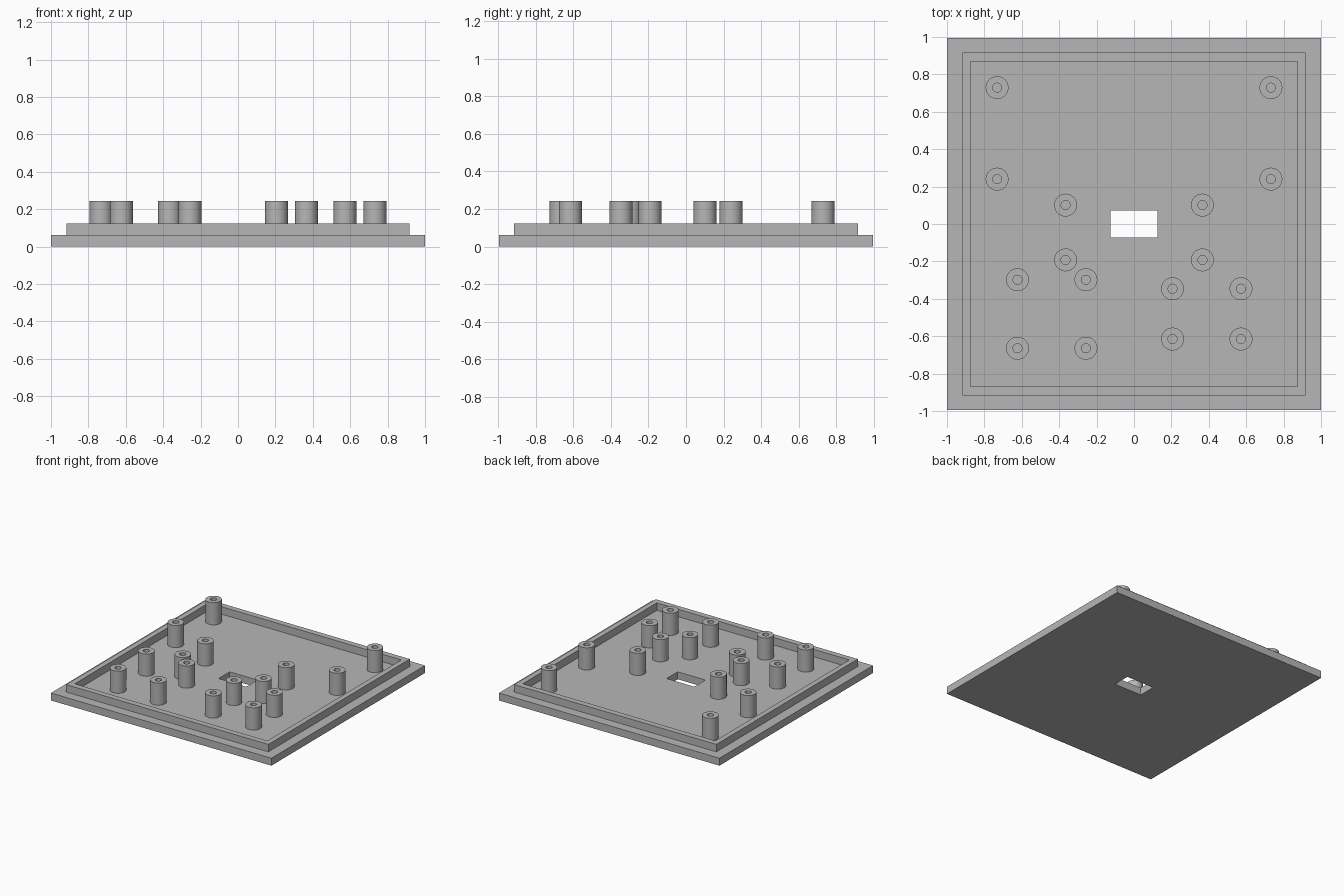
import bpy
import bmesh
import math

if "Cube" in bpy.data.objects:
    bpy.data.objects.remove(bpy.data.objects["Cube"], do_unlink=True)

grey = bpy.data.materials.new("plain_grey")
grey.use_nodes = True
grey.diffuse_color = (0.47, 0.47, 0.47, 1)
grey.node_tree.nodes["Principled BSDF"].inputs["Base Color"].default_value = grey.diffuse_color

PLATE_TOP, RIM_TOP, POST_TOP = 0.061, 0.122, 0.243


def rect(hx, hy):
    return [(-hx, -hy), (hx, -hy), (hx, hy), (-hx, hy)]


def circle(r, n=48):
    return [(r * math.cos(math.tau * i / n), r * math.sin(math.tau * i / n)) for i in range(n)]


def hollow_prism(name, outer, inner, z0, z1, closed_bottom=True, at=(0, 0), smooth=False):
    """Upright prism between an outer and an inner outline."""
    bm = bmesh.new()
    rings = [[bm.verts.new((x, y, z)) for x, y in outline]
             for outline, z in ((outer, z0), (outer, z1), (inner, z1), (inner, z0))]
    n = len(outer)
    for k in range(4 if closed_bottom else 3):
        a, b = rings[k], rings[(k + 1) % 4]
        for i in range(n):
            j = (i + 1) % n
            bm.faces.new((a[i], a[j], b[j], b[i]))
    mesh = bpy.data.meshes.new(name)
    bm.to_mesh(mesh)
    bm.free()
    mesh.materials.append(grey)
    obj = bpy.data.objects.new(name, mesh)
    obj.location = (*at, 0)
    bpy.context.scene.collection.objects.link(obj)
    if smooth:
        bpy.ops.object.select_all(action="DESELECT")
        obj.select_set(True)
        bpy.context.view_layer.objects.active = obj
        bpy.ops.object.shade_smooth_by_angle(angle=math.radians(30))
    return obj


# Base plate with its rectangular window
hollow_prism("base_plate", rect(1.0, 0.995), rect(0.126, 0.072), 0, PLATE_TOP)

# Raised locating rim
hollow_prism("locating_rim", rect(0.917, 0.916), rect(0.873, 0.868),
             PLATE_TOP, RIM_TOP, closed_bottom=False)

# Hollow mounting posts: each group sits on the corners of a rectangle
post_groups = {
    "rear_post": ((-0.732, 0.732), (0.24, 0.729)),
    "middle_post": ((-0.366, 0.366), (-0.192, 0.101)),
    "front_right_post": ((-0.623, -0.257), (-0.298, -0.664)),
    "front_left_post": ((0.206, 0.572), (-0.346, -0.615)),
}
for name, (xs, ys) in post_groups.items():
    for x in xs:
        for y in ys:
            hollow_prism(name, circle(0.061), circle(0.024), PLATE_TOP, POST_TOP,
                         closed_bottom=False, at=(x, y), smooth=True)
